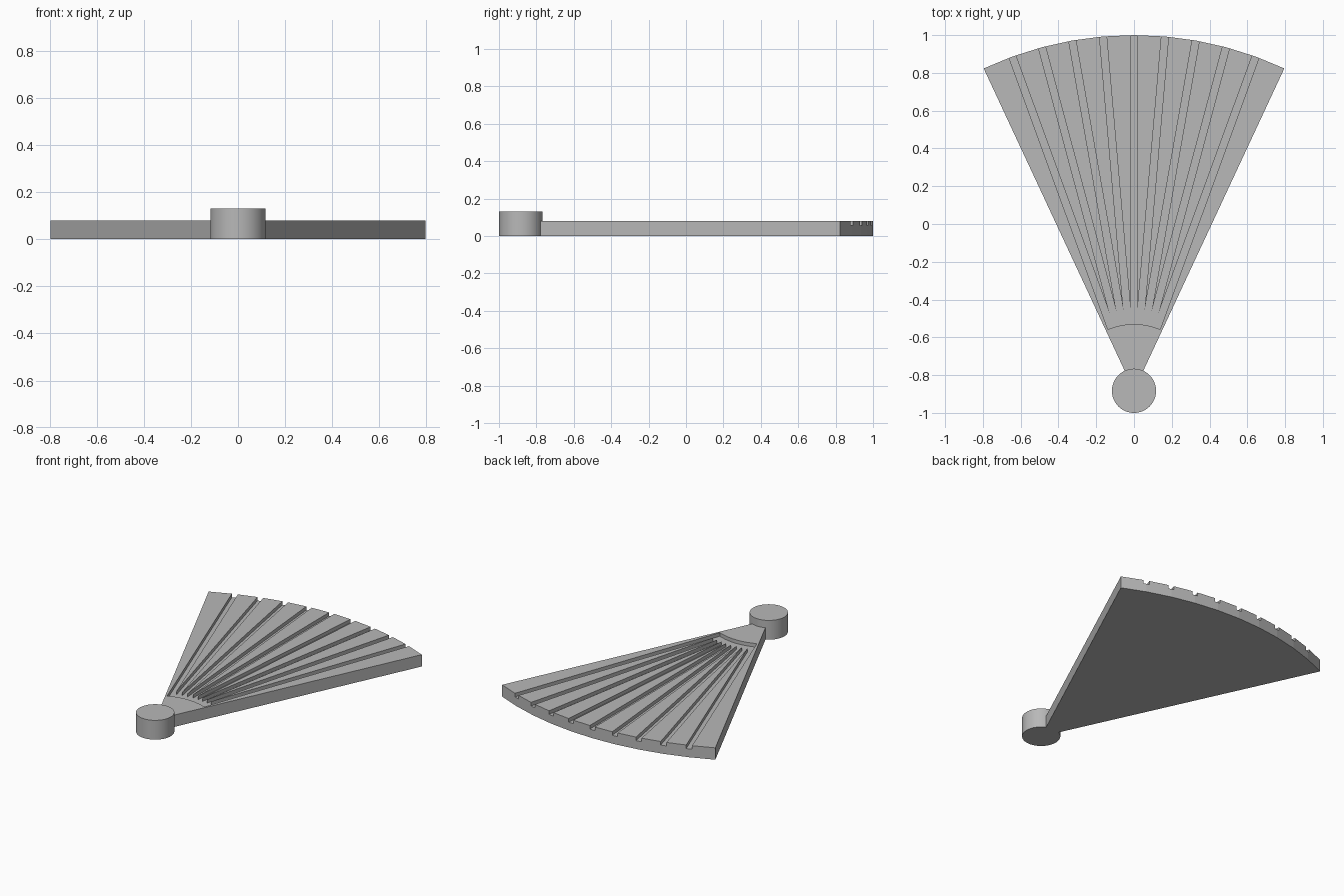
import bpy, bmesh
from math import sin, cos, asin, radians
from mathutils import Vector

PIVOT = Vector((0, -0.883))
R_HUB, R_STEP, R_FAN = 0.117, 0.353, 1.883
HALF, PITCH = 25, 5             # fan half angle and groove spacing in degrees
THICK, FLOOR, GROOVE = 0.08, 0.056, 0.0375

if "Cube" in bpy.data.objects:
    bpy.data.objects.remove(bpy.data.objects["Cube"])

grey = bpy.data.materials.new("plain grey")
grey.use_nodes = True
colour = (0.48, 0.48, 0.48, 1)
grey.diffuse_color = colour
grey.node_tree.nodes["Principled BSDF"].inputs["Base Color"].default_value = colour


def polar(radius, degrees, side=0):
    """Point at an angle from +y around the pivot, shifted sideways."""
    a = radians(degrees)
    return PIVOT + Vector((sin(a), cos(a))) * radius + Vector((cos(a), -sin(a))) * side


def prism(name, outline, low, high):
    bm = bmesh.new()
    base = bm.faces.new([bm.verts.new((p.x, p.y, low)) for p in outline])
    top = bmesh.ops.extrude_face_region(bm, geom=[base])["geom"]
    verts = [v for v in top if isinstance(v, bmesh.types.BMVert)]
    bmesh.ops.translate(bm, verts=verts, vec=(0, 0, high - low))
    bmesh.ops.recalc_face_normals(bm, faces=bm.faces)
    mesh = bpy.data.meshes.new(name)
    bm.to_mesh(mesh)
    bm.free()
    mesh.materials.append(grey)
    obj = bpy.data.objects.new(name, mesh)
    bpy.context.collection.objects.link(obj)
    return obj


# Fan slab: a sector whose narrow end is buried in the hub
arc = [polar(R_FAN, a) for a in range(-HALF, HALF + 1, PITCH)]
fan = prism("fan_blades", [polar(0.09, HALF), polar(0.09, -HALF)] + arc, 0, THICK)

# Grooves: nine parallel-sided channels that merge next to the inner arc
half_w = GROOVE / 2
tip = half_w / sin(radians(PITCH / 2))
outline = []
for a in range(-20, 21, PITCH):
    outline += [polar(2, a, -half_w), polar(2, a, half_w)]
    if a < 20:
        outline.append(polar(tip, a + PITCH / 2))
edge = 20 + asin(half_w / R_STEP) * 180 / 3.14159265
outline += [polar(R_STEP, edge * (1 - i / 6)) for i in range(13)]
cutter = prism("groove_cutter", outline, FLOOR, THICK + 0.1)
cutter.hide_render = True

cut = fan.modifiers.new("grooves", "BOOLEAN")
cut.operation, cut.solver, cut.object = "DIFFERENCE", "EXACT", cutter
bpy.context.view_layer.objects.active = fan
bpy.ops.object.modifier_apply(modifier=cut.name)
bpy.data.objects.remove(cutter)

# Round pivot hub
bpy.ops.mesh.primitive_cylinder_add(vertices=64, radius=R_HUB, depth=0.13,
                                    location=(0, PIVOT.y, 0.065))
hub = bpy.context.object
hub.name = "pivot_hub"
hub.data.materials.append(grey)
bpy.ops.object.shade_smooth_by_angle(angle=radians(30))
